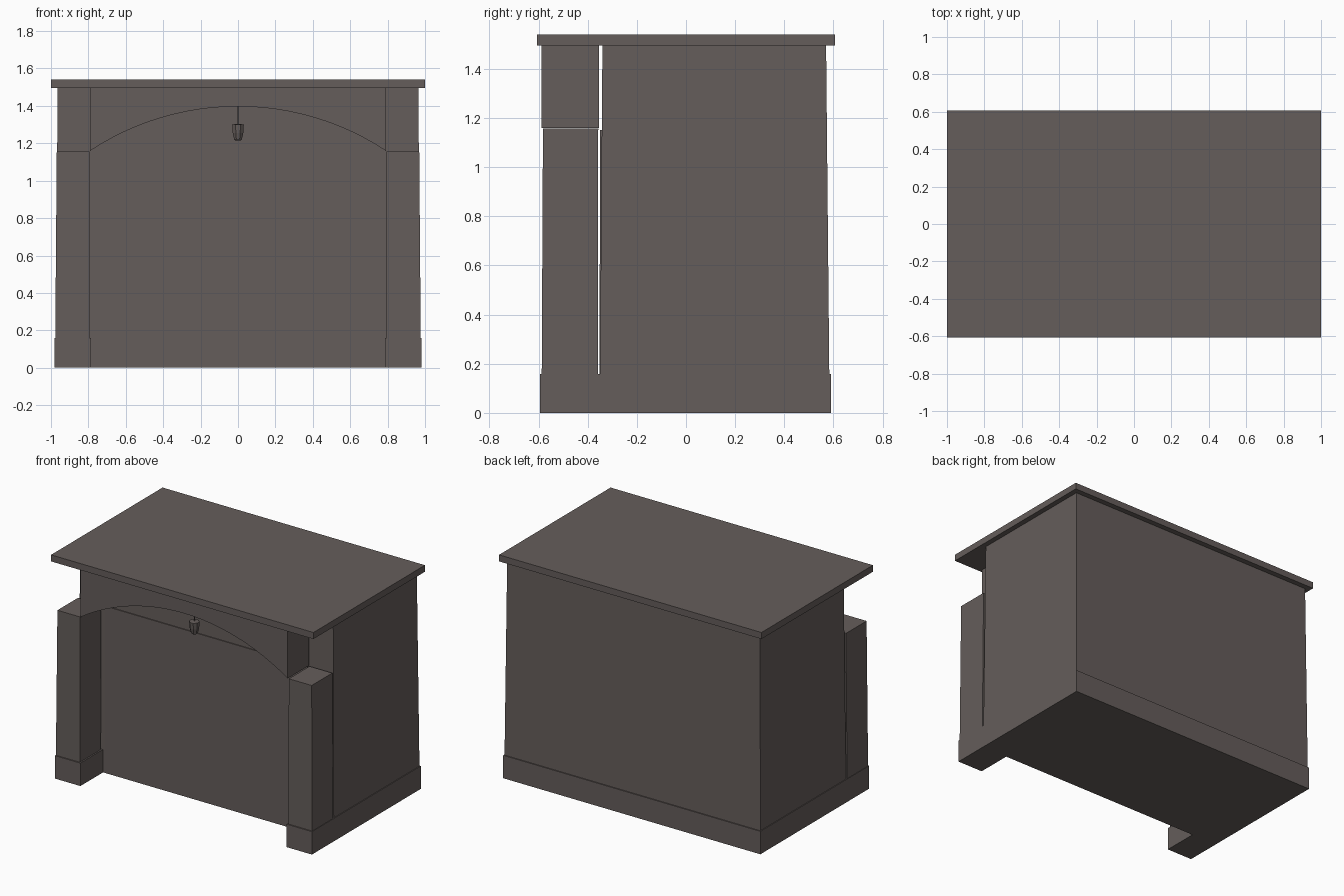
import bpy, bmesh, math

if "Cube" in bpy.data.objects:
    bpy.data.objects.remove(bpy.data.objects["Cube"])

stone = bpy.data.materials.new("dark stone")
stone.diffuse_color = (0.13, 0.11, 0.104, 1.0)
stone.use_nodes = True
stone.node_tree.nodes["Principled BSDF"].inputs["Base Color"].default_value = stone.diffuse_color


def make(name, bm):
    bmesh.ops.recalc_face_normals(bm, faces=bm.faces)
    me = bpy.data.meshes.new(name)
    bm.to_mesh(me)
    bm.free()
    me.materials.append(stone)
    ob = bpy.data.objects.new(name, me)
    bpy.context.collection.objects.link(ob)
    return ob


def loft(name, rings):
    """Closed solid through a stack of equal-length point rings."""
    bm = bmesh.new()
    vs = [[bm.verts.new(p) for p in r] for r in rings]
    for a, b in zip(vs, vs[1:]):
        n = len(a)
        for i in range(n):
            bm.faces.new((a[i], a[(i + 1) % n], b[(i + 1) % n], b[i]))
    bm.faces.new(vs[0][::-1])
    bm.faces.new(vs[-1])
    return make(name, bm)


def rect(x0, x1, y0, y1, z):
    return [(x0, y0, z), (x1, y0, z), (x1, y1, z), (x0, y1, z)]


def ring(r, z, y=-0.475, n=8):
    r /= math.cos(math.pi / n)
    return [(r * math.cos(math.tau * (i + .5) / n),
             y + r * math.sin(math.tau * (i + .5) / n), z) for i in range(n)]


# Mantel slab
loft("top_slab", [rect(-1, 1, -.607, .607, 1.495), rect(-1, 1, -.607, .607, 1.54)])

# U-shaped plinth with two projecting feet
u = [(-.98, .59), (-.98, -.595), (-.785, -.595), (-.785, -.348),
     (.785, -.348), (.785, -.595), (.98, -.595), (.98, .59)]
loft("plinth", [[(x, y, z) for x, y in u] for z in (0, .158)])

# Tapered main body
loft("body", [rect(-.975, .975, -.35, .583, .158), rect(-.964, .964, -.34, .57, 1.495)])

# Thin front panel
loft("front_panel", [rect(-.77, .77, -.353, -.335, .01), rect(-.77, .77, -.349, -.335, 1.15)])

# Tapered pillars
for s, side in ((-1, "left"), (1, "right")):
    loft(side + "_pillar", [rect(s * .795, s * .977, -.587, -.359, .158),
                            rect(s * .795, s * .969, -.582, -.357, 1.157)])

# Arched beam between the pillars
w, sag, top = .79, .237, 1.397
R = (w * w + sag * sag) / (2 * sag)
a0 = math.asin(w / R)
arc = []
for i in range(25):
    a = -a0 + 2 * a0 * i / 24
    arc.append((R * math.sin(a), top - R + R * math.cos(a)))
outline = arc + [(w, 1.495), (-w, 1.495)]
loft("arched_beam", [[(x, y, z) for x, z in outline] for y in (-.588, -.353)])

# Hanging lamp and its rod
loft("lamp_rod", [ring(.003, 1.295), ring(.003, 1.41)])
loft("lamp", [ring(.014, 1.215), ring(.021, 1.222), ring(.028, 1.255),
              ring(.031, 1.3), ring(.01, 1.303)])
